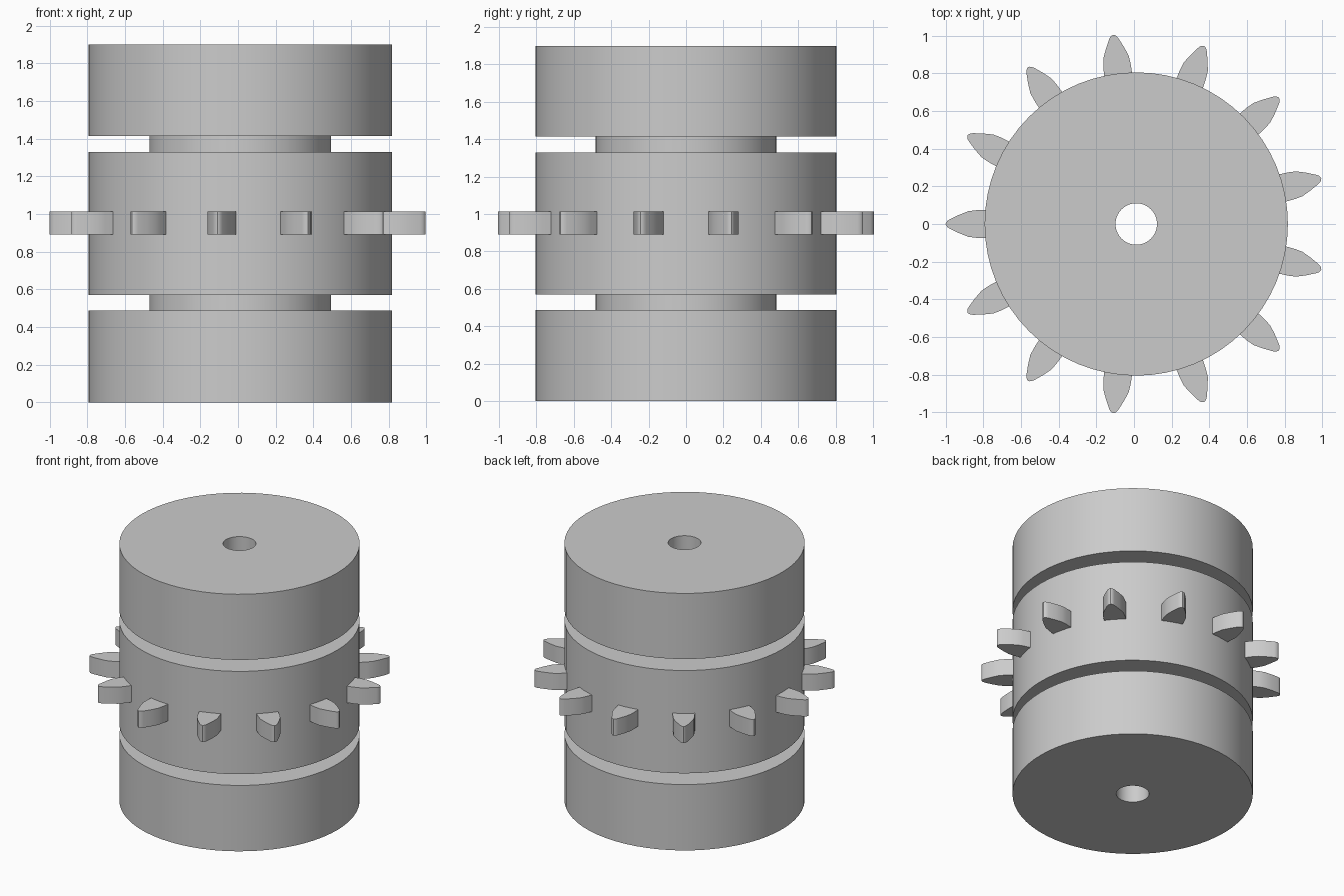
import bpy
import bmesh
import math

cube = bpy.data.objects.get("Cube")
if cube:
    bpy.data.objects.remove(cube, do_unlink=True)

CENTRE_X = 0.012
SIDES = 64
TEETH = 13

grey = bpy.data.materials.new("plain grey")
grey.use_nodes = True
grey.diffuse_color = (0.6, 0.6, 0.6, 1)
grey.node_tree.nodes["Principled BSDF"].inputs["Base Color"].default_value = grey.diffuse_color


def finish(name, bm):
    bmesh.ops.recalc_face_normals(bm, faces=bm.faces)
    mesh = bpy.data.meshes.new(name)
    bm.to_mesh(mesh)
    bm.free()
    mesh.materials.append(grey)
    obj = bpy.data.objects.new(name, mesh)
    bpy.context.collection.objects.link(obj)
    obj.location.x = CENTRE_X
    bpy.ops.object.select_all(action="DESELECT")
    obj.select_set(True)
    bpy.context.view_layer.objects.active = obj
    bpy.ops.object.shade_smooth_by_angle(angle=math.radians(25))
    return obj


def lathe(name, profile):
    """Revolve a closed (radius, height) outline around the axis."""
    bm = bmesh.new()
    rings = []
    for i in range(SIDES):
        a = math.tau * i / SIDES
        rings.append([bm.verts.new((r * math.cos(a), r * math.sin(a), z)) for r, z in profile])
    n = len(profile)
    for i, ring in enumerate(rings):
        following = rings[(i + 1) % SIDES]
        for j in range(n):
            k = (j + 1) % n
            bm.faces.new((ring[j], following[j], following[k], ring[k]))
    return finish(name, bm)


def tooth(name, angle, z0, z1):
    """Extrude a tapered, round-tipped tooth pointing outwards."""
    half = [(0.78, 0.075), (0.85, 0.073), (0.892, 0.068), (0.94, 0.049),
            (0.99, 0.025), (1.002, 0.017), (1.009, 0.008)]
    outline = half + [(1.012, 0)] + [(r, -t) for r, t in reversed(half)]
    c, s = math.cos(angle), math.sin(angle)
    bm = bmesh.new()
    base = bm.faces.new([bm.verts.new((r * c - t * s, r * s + t * c, z0)) for r, t in outline])
    extruded = bmesh.ops.extrude_face_region(bm, geom=[base], use_keep_orig=True)
    top = [v for v in extruded["geom"] if isinstance(v, bmesh.types.BMVert)]
    bmesh.ops.translate(bm, verts=top, vec=(0, 0, z1 - z0))
    return finish(name, bm)


# Grooved roller with an axle bore
BORE, NECK, DRUM, HEIGHT = 0.11, 0.483, 0.805, 1.9
lathe("roller_body", [
    (BORE, 0), (DRUM, 0), (DRUM, 0.487), (NECK, 0.487), (NECK, 0.57), (DRUM, 0.57),
    (DRUM, 1.33), (NECK, 1.33), (NECK, 1.415), (DRUM, 1.415), (DRUM, HEIGHT), (BORE, HEIGHT)])

# Ring of teeth around the middle drum
for i in range(TEETH):
    tooth(f"tooth_{i + 1}", math.pi + math.tau * i / TEETH, 0.89, 1.013)
